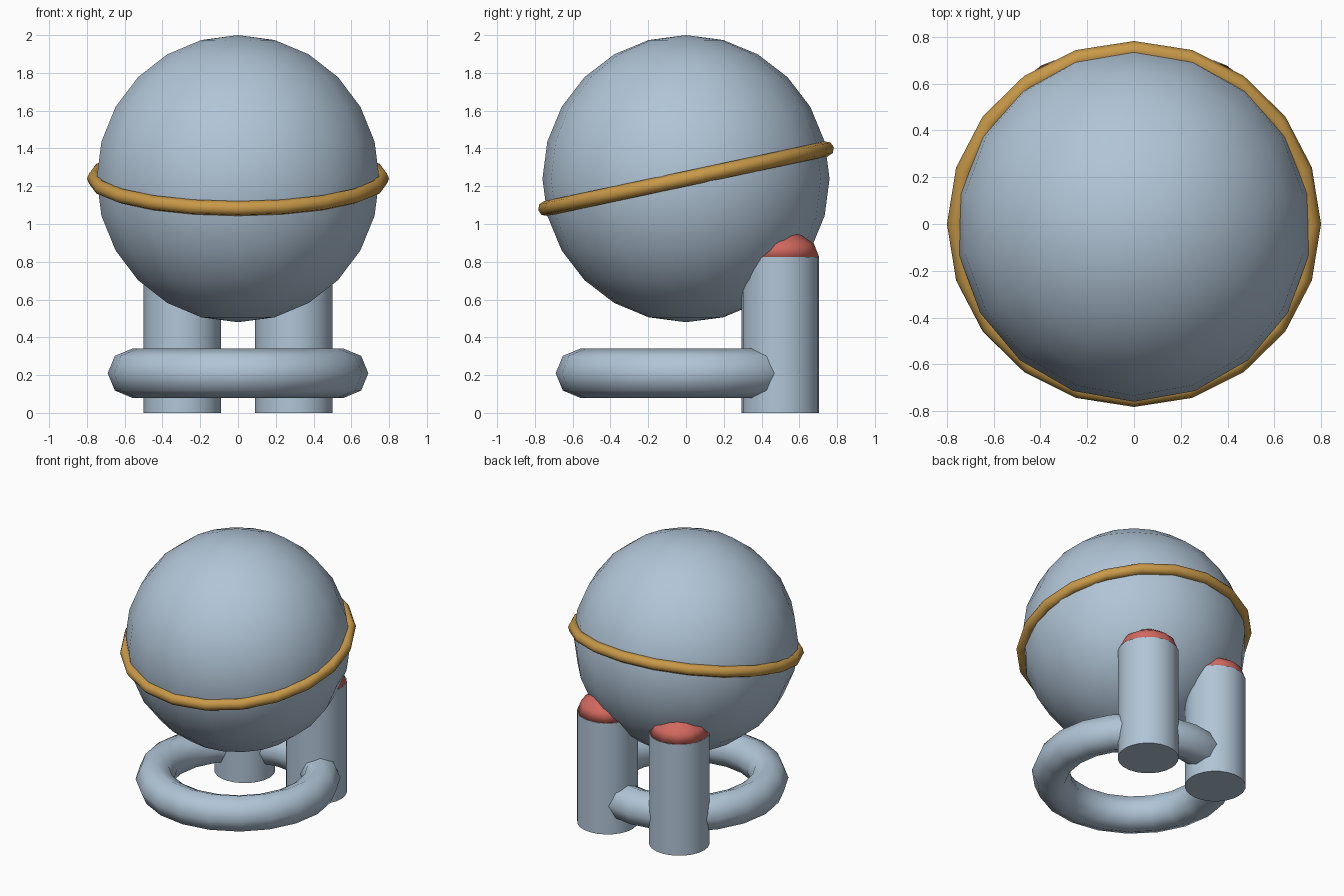
import bpy
import math
from mathutils import Vector

cube = bpy.data.objects.get("Cube")
if cube:
    bpy.data.objects.remove(cube, do_unlink=True)


def make_material(name, rgb):
    mat = bpy.data.materials.new(name)
    mat.use_nodes = True
    color = (*rgb, 1.0)
    mat.diffuse_color = color
    mat.node_tree.nodes["Principled BSDF"].inputs["Base Color"].default_value = color
    return mat


blue = make_material("pale blue grey", (0.44, 0.56, 0.68))
gold = make_material("gold", (0.58, 0.32, 0.065))
red = make_material("coral red", (0.64, 0.14, 0.115))


def finish(name, mat, sharp_angle=None):
    obj = bpy.context.object
    obj.name = name
    obj.data.materials.append(mat)
    if sharp_angle is None:
        bpy.ops.object.shade_smooth()
    else:
        bpy.ops.object.shade_smooth_by_angle(angle=math.radians(sharp_angle))
    return obj


def add_ring(name, mat, z, major, minor, tilt=0.0):
    bpy.ops.mesh.primitive_torus_add(
        location=(0, 0, z), rotation=(math.radians(tilt), 0, 0),
        major_radius=major, minor_radius=minor,
        major_segments=20, minor_segments=8)
    return finish(name, mat)


# Large ball with its tilted belt
BALL = Vector((0, 0, 1.24))
bpy.ops.mesh.primitive_uv_sphere_add(
    segments=18, ring_count=12, radius=0.76, location=BALL)
finish("ball_body", blue)
add_ring("tilted_belt", gold, BALL.z, 0.76, 0.04, tilt=12)

# Thick ring lying near the ground
add_ring("base_ring", blue, 0.21, 0.56, 0.13)

# Two rear posts, each with a low domed cap
POST_RADIUS, POST_HEIGHT = 0.205, 0.825
for side, label in ((1, "left"), (-1, "right")):
    x, y = side * 0.295, 0.5
    bpy.ops.mesh.primitive_cylinder_add(
        vertices=24, radius=POST_RADIUS, depth=POST_HEIGHT,
        location=(x, y, POST_HEIGHT / 2))
    finish(f"{label}_post", blue, 40)

    bpy.ops.mesh.primitive_uv_sphere_add(
        segments=12, ring_count=6, radius=POST_RADIUS,
        location=(x, y, POST_HEIGHT))
    cap = finish(f"{label}_post_cap", red)
    # Flatten the upper half into a dome and the lower half into its base
    for v in cap.data.vertices:
        v.co.z = v.co.z * 0.68 if v.co.z > 0 else v.co.z * 0.02
